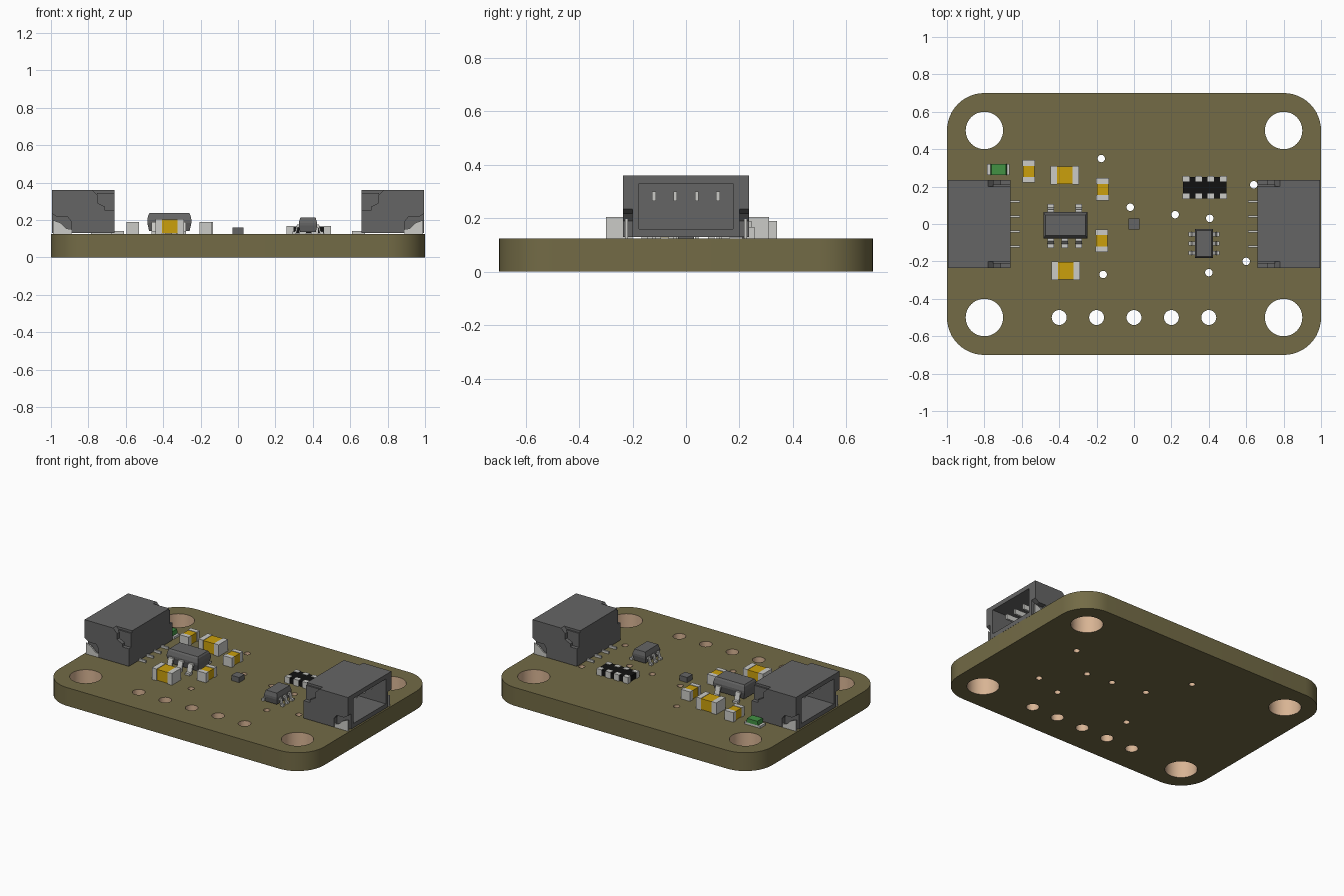
import bpy, bmesh, math
from mathutils import Vector

if "Cube" in bpy.data.objects:
    bpy.data.objects.remove(bpy.data.objects["Cube"])

TOP = 0.125  # upper surface of the board


def material(name, r, g, b):
    m = bpy.data.materials.new(name)
    lin = [((c / 255 + 0.055) / 1.055) ** 2.4 if c > 10 else c / 255 / 12.92 for c in (r, g, b)]
    m.diffuse_color = (*lin, 1)
    m.use_nodes = True
    m.node_tree.nodes["Principled BSDF"].inputs["Base Color"].default_value = m.diffuse_color
    return m


OLIVE = material("olive board", 115, 107, 70)
COPPER = material("copper hole lining", 216, 180, 148)
GREY = material("dark grey plastic", 101, 101, 101)
METAL = material("pale metal", 203, 203, 199)
GOLD = material("gold ceramic", 203, 160, 12)
GREEN = material("green lens", 66, 146, 68)
BLACK = material("black ceramic", 18, 18, 18)


def prism(bm, pts, vec):
    a = [bm.verts.new(p) for p in pts]
    b = [bm.verts.new(Vector(p) + Vector(vec)) for p in pts]
    bm.faces.new(a)
    bm.faces.new(b[::-1])
    for i in range(len(a)):
        j = (i + 1) % len(a)
        bm.faces.new((a[i], b[i], b[j], a[j]))


def box(bm, x0, x1, y0, y1, z0, z1):
    prism(bm, [(x0, y0, z0), (x1, y0, z0), (x1, y1, z0), (x0, y1, z0)], (0, 0, z1 - z0))


def loft(bm, cx, cy, rings):
    """Stacked rectangles given as (z, half x, half y)."""
    rows = [[bm.verts.new((cx + sx * hx, cy + sy * hy, z))
             for sx, sy in ((-1, -1), (1, -1), (1, 1), (-1, 1))] for z, hx, hy in rings]
    bm.faces.new(rows[0])
    bm.faces.new(rows[-1])
    for a, b in zip(rows, rows[1:]):
        for i in range(4):
            j = (i + 1) % 4
            bm.faces.new((a[i], a[j], b[j], b[i]))


def finish(bm, name, mat):
    bmesh.ops.recalc_face_normals(bm, faces=bm.faces)
    me = bpy.data.meshes.new(name)
    bm.to_mesh(me)
    bm.free()
    me.materials.append(mat)
    ob = bpy.data.objects.new(name, me)
    bpy.context.collection.objects.link(ob)
    return ob


# Board: rounded outline with holes, filled and extruded
holes = [(sx * 0.8, sy * 0.5, 0.1) for sx in (-1, 1) for sy in (-1, 1)]
holes += [(0.2 * i, -0.5, 0.04) for i in range(-2, 3)]
holes += [(x, y, 0.02) for x, y in ((-0.175, 0.35), (-0.02, 0.09), (0.22, 0.05), (0.405, 0.03),
                                    (0.64, 0.21), (0.6, -0.2), (0.4, -0.26), (-0.165, -0.27))]
outline = []
for k, (cx, cy) in enumerate(((0.8, 0.5), (-0.8, 0.5), (-0.8, -0.5), (0.8, -0.5))):
    for i in range(13):
        t = math.pi / 2 * (k + i / 12)
        outline.append((cx + 0.2 * math.cos(t), cy + 0.2 * math.sin(t)))
loops = [outline]
for x, y, r in holes:
    n = 40 if r > 0.05 else 24
    loops.append([(x + r * math.cos(2 * math.pi * i / n), y + r * math.sin(2 * math.pi * i / n))
                  for i in range(n)])
cu = bpy.data.curves.new("board_outline", 'CURVE')
cu.dimensions = '2D'
cu.fill_mode = 'BOTH'
cu.extrude = TOP / 2
for pts in loops:
    sp = cu.splines.new('POLY')
    sp.points.add(len(pts) - 1)
    for p, (x, y) in zip(sp.points, pts):
        p.co = (x, y, 0, 1)
    sp.use_cyclic_u = True
tmp = bpy.data.objects.new("board_outline", cu)
bpy.context.collection.objects.link(tmp)
dg = bpy.context.evaluated_depsgraph_get()
src = bpy.data.meshes.new_from_object(tmp.evaluated_get(dg))
bpy.data.objects.remove(tmp)
bm = bmesh.new()
bm.from_mesh(src)
bmesh.ops.remove_doubles(bm, verts=bm.verts, dist=1e-5)
bmesh.ops.translate(bm, verts=bm.verts, vec=(0, 0, TOP / 2))
bm.normal_update()
for f in bm.faces:
    c = f.calc_center_median()
    wall = abs(f.normal.z) < 0.5
    lined = any(math.hypot(c.x - x, c.y - y) < r * 1.02 for x, y, r in holes)
    f.material_index = int(wall and lined)
board = finish(bm, "board", OLIVE)
board.data.materials.append(COPPER)
bpy.context.view_layer.objects.active = board
board.select_set(True)
bpy.ops.object.shade_smooth_by_angle()

# Side-entry connectors at both ends, opening outward
for s, side in ((1, "right"), (-1, "left")):
    bm = bmesh.new()
    z0, z1 = 0.13, 0.36
    box(bm, s * 0.66, s * 0.72, -0.2, 0.2, z0, z1)             # back wall
    box(bm, s * 0.72, s * 0.995, -0.2, 0.2, 0.33, z1)          # roof
    box(bm, s * 0.72, s * 0.995, -0.2, 0.2, z0, 0.16)          # floor
    cheek = [(0.66, z0), (0.89, z0), (0.89, 0.19), (0.91, 0.215), (0.965, 0.215), (0.995, 0.235),
             (0.995, z1), (0.78, z1), (0.75, 0.33), (0.75, 0.29), (0.71, 0.27), (0.71, 0.25),
             (0.66, 0.25)]
    for t in (1, -1):
        box(bm, s * 0.72, s * 0.995, t * 0.175, t * 0.2, 0.16, 0.33)
        prism(bm, [(s * x, t * 0.2, z) for x, z in cheek], (0, t * 0.035, 0))
        box(bm, s * 0.66, s * 0.755, t * 0.2, t * 0.21, 0.25, 0.345)   # latch step
    finish(bm, side + "_connector_housing", GREY)

    bm = bmesh.new()
    for y in (-0.12, -0.04, 0.04, 0.12):
        box(bm, s * 0.7, s * 0.93, y - 0.007, y + 0.007, 0.265, 0.3)   # contact
        box(bm, s * 0.61, s * 0.68, y - 0.006, y + 0.006, TOP, 0.14)   # solder tail
    for t in (1, -1):
        tab = [(0.89, TOP), (0.99, TOP), (0.99, 0.2), (0.95, 0.185), (0.92, 0.155), (0.89, 0.15)]
        prism(bm, [(s * x, t * 0.218, z) for x, z in tab], (0, t * 0.01, 0))
    finish(bm, side + "_connector_metal", METAL)

# Capacitors: (centre, half length, half width, top, end length, long axis is x)
caps = [(-0.37, 0.26, 0.076, 0.05, 0.205, 0.035, True), (-0.365, -0.25, 0.076, 0.05, 0.205, 0.035, True),
        (-0.563, 0.281, 0.06, 0.034, 0.19, 0.03, False), (-0.168, 0.185, 0.06, 0.034, 0.19, 0.03, False),
        (-0.172, -0.09, 0.06, 0.034, 0.19, 0.03, False)]
for i, (cx, cy, L, W, zt, e, along_x) in enumerate(caps, 1):
    def block(bm, a0, a1, w, z0, z1):
        if along_x:
            box(bm, cx + a0, cx + a1, cy - w, cy + w, z0, z1)
        else:
            box(bm, cx - w, cx + w, cy + a0, cy + a1, z0, z1)
    bm = bmesh.new()
    block(bm, -L + e, L - e, W - 0.003, TOP + 0.003, zt - 0.003)
    finish(bm, f"capacitor_{i}_body", GOLD)
    bm = bmesh.new()
    block(bm, -L, -L + e, W, TOP, zt)
    block(bm, L - e, L, W, TOP, zt)
    finish(bm, f"capacitor_{i}_ends", METAL)

# Indicator light: metal base with a green lens
bm = bmesh.new()
box(bm, -0.785, -0.665, 0.262, 0.32, TOP, 0.14)
finish(bm, "indicator_base", METAL)
bm = bmesh.new()
loft(bm, -0.724, 0.291, [(0.14, 0.044, 0.029), (0.168, 0.039, 0.029)])
finish(bm, "indicator_lens", GREEN)


def lead(bm, base, out, zs, reach, width):
    """Gull-wing lead stepping down from the body to the board."""
    o, side = Vector(out), Vector((-out[1], out[0], 0))
    prof = [(-0.02, zs), (reach * 0.3, zs), (reach * 0.6, TOP + 0.014), (reach, TOP + 0.014),
            (reach, TOP), (reach * 0.45, TOP), (reach * 0.15, zs - 0.014), (-0.02, zs - 0.014)]
    prism(bm, [Vector(base) + o * d + Vector((0, 0, z)) - side * width / 2 for d, z in prof],
          side * width)


# Voltage regulator
bm = bmesh.new()
loft(bm, -0.367, -0.007, [(0.14, 0.108, 0.058), (0.185, 0.118, 0.07), (0.2, 0.118, 0.07),
                          (0.225, 0.113, 0.062), (0.236, 0.107, 0.055)])
finish(bm, "regulator_body", GREY)
bm = bmesh.new()
for x in (-0.445, -0.37, -0.295):
    lead(bm, (x, -0.077, 0), (0, -1, 0), 0.19, 0.05, 0.036)
for x in (-0.445, -0.295):
    lead(bm, (x, 0.063, 0), (0, 1, 0), 0.19, 0.044, 0.036)
finish(bm, "regulator_leads", METAL)

# Small six-lead chip
bm = bmesh.new()
loft(bm, 0.374, -0.105, [(0.135, 0.042, 0.07), (0.17, 0.049, 0.077), (0.185, 0.049, 0.077),
                         (0.212, 0.041, 0.07)])
finish(bm, "switch_chip_body", GREY)
bm = bmesh.new()
for y in (-0.155, -0.105, -0.055):
    for t in (-1, 1):
        lead(bm, (0.374 + t * 0.049, y, 0), (t, 0, 0), 0.175, 0.033, 0.022)
finish(bm, "switch_chip_leads", METAL)

# Resistor array
bm = bmesh.new()
box(bm, 0.262, 0.495, 0.137, 0.252, TOP + 0.003, 0.165)
finish(bm, "resistor_array_body", BLACK)
bm = bmesh.new()
for x in (0.278, 0.346, 0.411, 0.479):
    for y in (0.148, 0.241):
        box(bm, x - 0.018, x + 0.018, y - 0.015, y + 0.015, TOP, 0.168)
finish(bm, "resistor_array_pads", METAL)

# Sensor chip in the middle
bm = bmesh.new()
box(bm, -0.03, 0.03, -0.03, 0.03, TOP, 0.16)
finish(bm, "sensor_chip", GREY)
